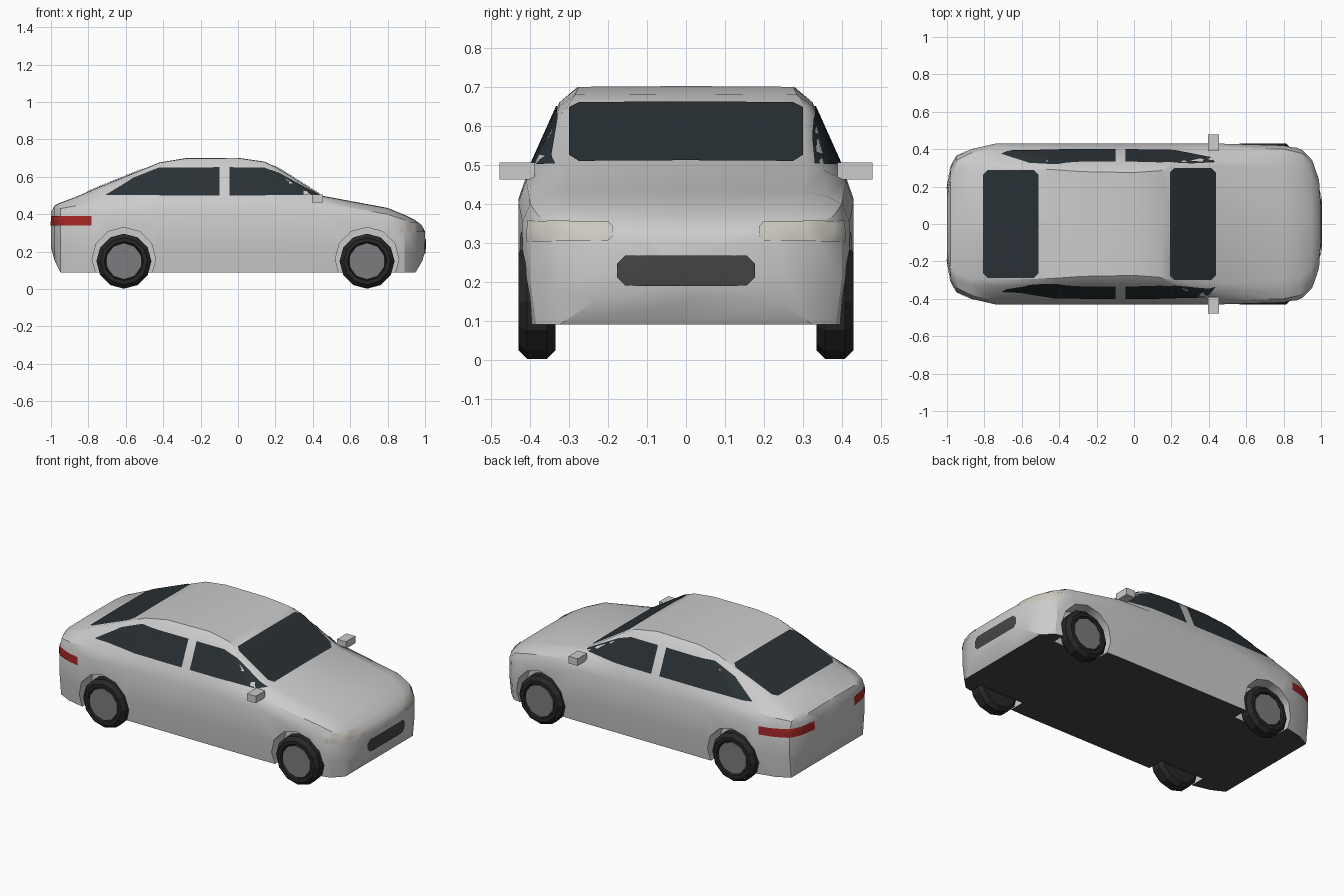
import bpy, bmesh, math
from mathutils import Vector
from mathutils.bvhtree import BVHTree

if "Cube" in bpy.data.objects:
    bpy.data.objects.remove(bpy.data.objects["Cube"])


def material(name, rgb):
    m = bpy.data.materials.new(name)
    m.diffuse_color = (*rgb, 1)
    m.use_nodes = True
    m.node_tree.nodes["Principled BSDF"].inputs["Base Color"].default_value = m.diffuse_color
    return m


GLASS = material("glass", (0.022, 0.03, 0.035))
RUBBER = material("rubber", (0.02, 0.02, 0.02))
DARK = material("dark_trim", (0.06, 0.06, 0.06))
RED = material("red_lens", (0.4, 0.02, 0.02))
LENS = material("clear_lens", (0.6, 0.58, 0.52))
HUB = material("hub_grey", (0.2, 0.2, 0.21))


def finish(bm, name, *mats):
    me = bpy.data.meshes.new(name)
    bm.to_mesh(me)
    bm.free()
    ob = bpy.data.objects.new(name, me)
    bpy.context.collection.objects.link(ob)
    for m in mats:
        me.materials.append(m)
    return ob


def smooth(ob, angle):
    bpy.ops.object.select_all(action='DESELECT')
    ob.select_set(True)
    bpy.context.view_layer.objects.active = ob
    bpy.ops.object.shade_smooth_by_angle(angle=math.radians(angle))


def loft(rings):
    """Closed skin through rings of equal size, capped at both ends."""
    bm = bmesh.new()
    rows = [[bm.verts.new(p) for p in r] for r in rings]
    n = len(rows[0])
    for a, b in zip(rows, rows[1:]):
        for i in range(n):
            j = (i + 1) % n
            bm.faces.new((a[i], a[j], b[j], b[i]))
    bm.faces.new(rows[0])
    bm.faces.new(rows[-1])
    bmesh.ops.recalc_face_normals(bm, faces=bm.faces)
    return bm


def wheel_rings(x, z, profile, sides):
    """Rings round a y axis; profile holds (radius, y)."""
    return [[(x + r * math.sin(k * math.tau / sides), y, z - r * math.cos(k * math.tau / sides))
             for k in range(sides)] for r, y in profile]


# Body stations: x, floor z, half width, belt z, roof edge y z, roof top y z
STATIONS = [
    (-1.0, .22, .18, .37, .14, .40, .12, .41),
    (-.98, .15, .30, .41, .26, .435, .22, .445),
    (-.95, .09, .36, .43, .30, .452, .26, .46),
    (-.87, .09, .40, .445, .325, .475, .29, .49),
    (-.74, .09, .43, .46, .335, .52, .30, .545),
    (-.42, .09, .43, .47, .325, .64, .29, .675),
    (-.28, .09, .43, .47, .325, .66, .28, .698),
    (0, .09, .43, .47, .325, .66, .275, .70),
    (.14, .09, .43, .47, .325, .65, .285, .68),
    (.21, .09, .43, .47, .33, .62, .305, .648),
    (.45, .09, .43, .46, .355, .485, .31, .497),
    (.80, .09, .42, .40, .36, .42, .30, .432),
    (.89, .09, .40, .37, .33, .385, .28, .395),
    (.95, .09, .34, .34, .29, .355, .24, .365),
    (.985, .15, .25, .31, .21, .325, .17, .335),
    (1.0, .20, .12, .29, .10, .30, .08, .305),
]


def section(x, zb, w, zs, y5, z5, y6, z6):
    h = zs - zb
    half = [(w - .015, zb), (w, zb + .4 * h), (w, zb + .85 * h), (w - .02, zs), (y5, z5), (y6, z6)]
    right = [(x, y, z) for y, z in half]
    left = [(x, -y, z) for y, z in reversed(half)]
    return [(x, 0, zb)] + right + [(x, 0, z6 + .002)] + left


bm = loft([section(*s) for s in STATIONS])
for f in bm.faces:
    if f.normal.z < -.95:
        f.material_index = 1
tree = BVHTree.FromBMesh(bm)
body = finish(bm, "body", None, DARK)

# Wheel arches
AXLES = (-.61, .69)
cutters = []
for x in AXLES:
    for s in (1, -1):
        c = finish(loft(wheel_rings(x, .16, [(.17, s * .315), (.17, s * .55)], 12)), "arch_cutter")
        c.hide_render = True
        cutters.append(c)
        mod = body.modifiers.new("arch", 'BOOLEAN')
        mod.operation = 'DIFFERENCE'
        mod.solver = 'EXACT'
        mod.object = c
bpy.context.view_layer.objects.active = body
for mod in list(body.modifiers):
    bpy.ops.object.modifier_apply(modifier=mod.name)
for c in cutters:
    bpy.data.objects.remove(c)
smooth(body, 32)


def panel(name, outline, axis, sign, mat, step=.03):
    """Lay a flat outline onto the body along one axis."""
    u, v = [a for a in range(3) if a != axis]
    bm = bmesh.new()
    vs = []
    for p in outline:
        co = Vector((0, 0, 0))
        co[axis], co[u], co[v] = sign * 2, p[0], p[1]
        vs.append(bm.verts.new(co))
    bm.faces.new(vs)
    for k, a in enumerate((u, v)):
        lo, hi = min(p[k] for p in outline), max(p[k] for p in outline)
        n = max(2, math.ceil((hi - lo) / step))
        no = Vector((0, 0, 0))
        no[a] = 1
        for i in range(1, n):
            bmesh.ops.bisect_plane(bm, geom=bm.verts[:] + bm.edges[:] + bm.faces[:],
                                   plane_co=no * (lo + (hi - lo) * i / n), plane_no=no)
    ray = Vector((0, 0, 0))
    ray[axis] = -sign
    for vert in list(bm.verts):
        hit, normal, _, _ = tree.ray_cast(vert.co, ray)
        if hit is None:
            bm.verts.remove(vert)
        else:
            vert.co = hit + normal * .004
    bm.normal_update()
    for f in bm.faces:
        if f.normal[axis] * sign < 0:
            f.normal_flip()
    smooth(finish(bm, name, mat), 40)


def chamfered(a0, a1, b0, b1, c):
    return [(a0 + c, b0), (a1 - c, b0), (a1, b0 + c), (a1, b1 - c),
            (a1 - c, b1), (a0 + c, b1), (a0, b1 - c), (a0, b0 + c)]


# Glass, grille and lamps
panel("windshield", chamfered(.19, .435, -.3, .3, .025), 2, 1, GLASS)
panel("rear_window", chamfered(-.805, -.51, -.29, .29, .025), 2, 1, GLASS)
panel("grille", chamfered(-.177, .177, .19, .267, .022), 0, 1, DARK)
for s in (1, -1):
    panel("front_side_window", [(-.045, .5), (.435, .5), (.22, .618), (.14, .648), (-.045, .65)], 1, s, GLASS)
    panel("rear_side_window", [(-.71, .5), (-.1, .5), (-.1, .65), (-.42, .648), (-.56, .592)], 1, s, GLASS)
    panel("headlight", [(s * y, z) for y, z in
                        ((.20, .305), (.405, .303), (.405, .355), (.20, .353), (.187, .34), (.187, .318))],
          0, 1, LENS, .015)
    panel("taillight", [(s * y, z) for y, z in ((.19, .34), (.42, .34), (.42, .39), (.19, .39))],
          0, -1, RED, .015)

    # Door mirror
    bm = bmesh.new()
    bmesh.ops.create_cube(bm, size=1)
    for v in bm.verts:
        v.co = (.425 + v.co.x * .06, s * .434 + v.co.y * .09, .484 + v.co.z * .043)
    finish(bm, "door_mirror")

    # Wheels
    for x in AXLES:
        tyre = [(.10, s * .418), (.105, s * .43), (.125, s * .43), (.147, s * .408),
                (.147, s * .357), (.125, s * .335)]
        finish(loft(wheel_rings(x, .149, tyre, 12)), "tyre", RUBBER)
        finish(loft(wheel_rings(x, .149, [(.095, s * .40), (.095, s * .424)], 10)), "wheel_hub", HUB)
